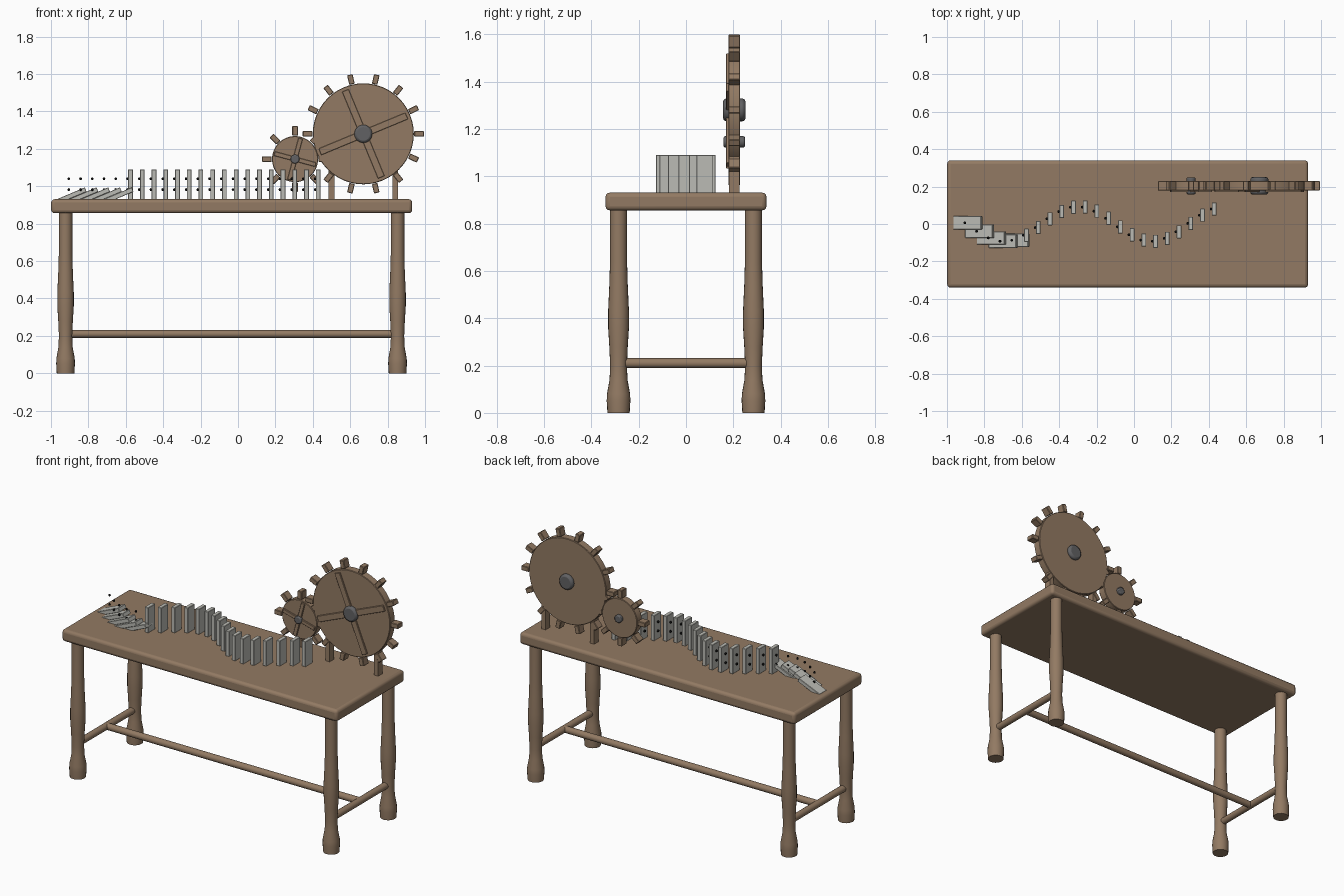
import bpy, bmesh, math
from mathutils import Matrix, Vector

if "Cube" in bpy.data.objects:
    bpy.data.objects.remove(bpy.data.objects["Cube"])


def material(name, color):
    m = bpy.data.materials.new(name)
    m.use_nodes = True
    rgba = (*color, 1)
    m.diffuse_color = rgba
    m.node_tree.nodes["Principled BSDF"].inputs["Base Color"].default_value = rgba
    return m


WOOD = material("brown wood", (0.29, 0.195, 0.125))
STONE = material("pale grey", (0.50, 0.50, 0.46))
STEEL = material("dark steel", (0.12, 0.12, 0.125))
BLACK = material("black", (0.003, 0.003, 0.003))


def finish(name, bm, mat, bevel=0, segments=2, smooth=True):
    bmesh.ops.recalc_face_normals(bm, faces=bm.faces)
    mesh = bpy.data.meshes.new(name)
    bm.to_mesh(mesh)
    bm.free()
    obj = bpy.data.objects.new(name, mesh)
    bpy.context.collection.objects.link(obj)
    mesh.materials.append(mat)
    if bevel:
        mod = obj.modifiers.new("Bevel", "BEVEL")
        mod.width, mod.segments = bevel, segments
    if smooth:
        bpy.ops.object.select_all(action="DESELECT")
        obj.select_set(True)
        bpy.context.view_layer.objects.active = obj
        bpy.ops.object.shade_smooth_by_angle(angle=math.radians(35))
    return obj


def add_box(bm, center, size, turn=None):
    """Box of the given size, turned about its centre."""
    matrix = Matrix.Translation(center) @ (turn or Matrix()) @ Matrix.Diagonal((*size, 1))
    bmesh.ops.create_cube(bm, size=1, matrix=matrix)


def add_rod(bm, start, end, radius, sides=24):
    start, end = Vector(start), Vector(end)
    axis = end - start
    matrix = Matrix.Translation((start + end) / 2) @ axis.to_track_quat("Z", "Y").to_matrix().to_4x4()
    bmesh.ops.create_cone(bm, cap_ends=True, segments=sides, radius1=radius,
                          radius2=radius, depth=axis.length, matrix=matrix)


# Table top
TOP = 0.93
LEFT_X, RIGHT_X, LEG_Y = -0.922, 0.853, 0.285
bm = bmesh.new()
add_box(bm, (-0.034, 0, 0.893), (1.93, 0.68, 0.075))
finish("table_top", bm, WOOD, 0.018, 3)

# Turned legs
PROFILE = [(0.047, 0), (0.05, 0.05), (0.049, 0.08), (0.038, 0.14), (0.0355, 0.2),
           (0.039, 0.28), (0.044, 0.36), (0.044, 0.43), (0.039, 0.54), (0.036, 0.64),
           (0.036, 0.857)]
SIDES = 20


def turned_leg(name, x, y):
    bm = bmesh.new()
    rings = []
    for r, z in PROFILE:
        rings.append([bm.verts.new((x + r * math.cos(math.tau * i / SIDES),
                                    y + r * math.sin(math.tau * i / SIDES), z))
                      for i in range(SIDES)])
    for low, high in zip(rings, rings[1:]):
        for i in range(SIDES):
            j = (i + 1) % SIDES
            bm.faces.new((low[i], low[j], high[j], high[i]))
    bm.faces.new(rings[0])
    bm.faces.new(rings[-1])
    finish(name, bm, WOOD)


for x, side in ((LEFT_X, "right"), (RIGHT_X, "left")):
    for y, end in ((-LEG_Y, "front"), (LEG_Y, "back")):
        turned_leg(f"{end}_{side}_leg", x, y)
    # Side stretcher
    bm = bmesh.new()
    add_rod(bm, (x, -LEG_Y, 0.21), (x, LEG_Y, 0.21), 0.021, 16)
    finish(f"{side}_stretcher", bm, WOOD)

# Long stretcher
bm = bmesh.new()
add_rod(bm, (LEFT_X, 0, 0.21), (RIGHT_X, 0, 0.21), 0.021, 16)
finish("long_stretcher", bm, WOOD)

# Gears
GEAR_Y, THICK = 0.204, 0.05


def gear(name, x, z, radius, teeth, spoke_angle, spoke_width, hub_radius, hub_depth):
    center = Vector((x, GEAR_Y, z))
    half = Vector((0, THICK / 2, 0))
    bm = bmesh.new()
    add_rod(bm, center - half, center + half, radius, 48)
    finish(f"{name}_disc", bm, WOOD, 0.003, 1)

    # Block teeth around the rim
    bm = bmesh.new()
    for i in range(teeth):
        a = math.tau * i / teeth
        out = Vector((math.cos(a), 0, math.sin(a)))
        add_box(bm, center + out * (radius + 0.028), (0.052, THICK, 0.03),
                Matrix.Rotation(-a, 4, "Y"))
    finish(f"{name}_teeth", bm, WOOD, 0.003, 1, False)

    # Four raised spokes on the front face
    bm = bmesh.new()
    inner, outer = hub_radius * 0.8, radius * 0.93
    for i in range(4):
        a = math.radians(spoke_angle + 90 * i)
        out = Vector((math.cos(a), 0, math.sin(a)))
        place = center - half + out * (inner + outer) / 2
        add_box(bm, place, (outer - inner, 0.018, spoke_width), Matrix.Rotation(-a, 4, "Y"))
    finish(f"{name}_spokes", bm, WOOD, 0.002, 1, False)

    # Axle hub through both faces
    bm = bmesh.new()
    reach = Vector((0, hub_depth / 2, 0))
    add_rod(bm, center - reach, center + reach, hub_radius, 24)
    finish(f"{name}_hub", bm, STEEL, hub_radius * 0.25, 2)


gear("large_gear", 0.67, 1.28, 0.27, 14, 22.5, 0.038, 0.048, 0.094)
gear("small_gear", 0.305, 1.145, 0.123, 8, -15, 0.024, 0.024, 0.09)

# Posts holding the large gear
bm = bmesh.new()
for x in (0.5, 0.84):
    add_box(bm, (x, GEAR_Y, 1.015), (0.03, 0.045, 0.19))
finish("gear_posts", bm, WOOD, smooth=False)

# Winding row of tiles: the first five have toppled
SIZE = (0.025, 0.07, 0.16)
FALLEN, COUNT, STEP, START = 5, 22, 0.0627, -0.888
standing, toppled, pips = bmesh.new(), bmesh.new(), bmesh.new()
for i in range(COUNT):
    x = START + STEP * i
    y = 0.093 * math.cos(8 * (x + 0.29))
    if i < FALLEN:
        add_box(toppled, (x, y, 0.951), SIZE, Matrix.Rotation(math.radians(67), 4, "Y"))
    else:
        add_box(standing, (x, y, TOP + SIZE[2] / 2), SIZE)
    # Two pips per tile
    for z in (0.982, 1.04):
        bmesh.ops.create_uvsphere(pips, u_segments=10, v_segments=6, radius=0.0075,
                                  matrix=Matrix.Translation((x - 0.0165, y, z)))
finish("standing_tiles", standing, STONE, 0.002, 1, False)
finish("toppled_tiles", toppled, STONE, 0.002, 1, False)
finish("tile_pips", pips, BLACK)
